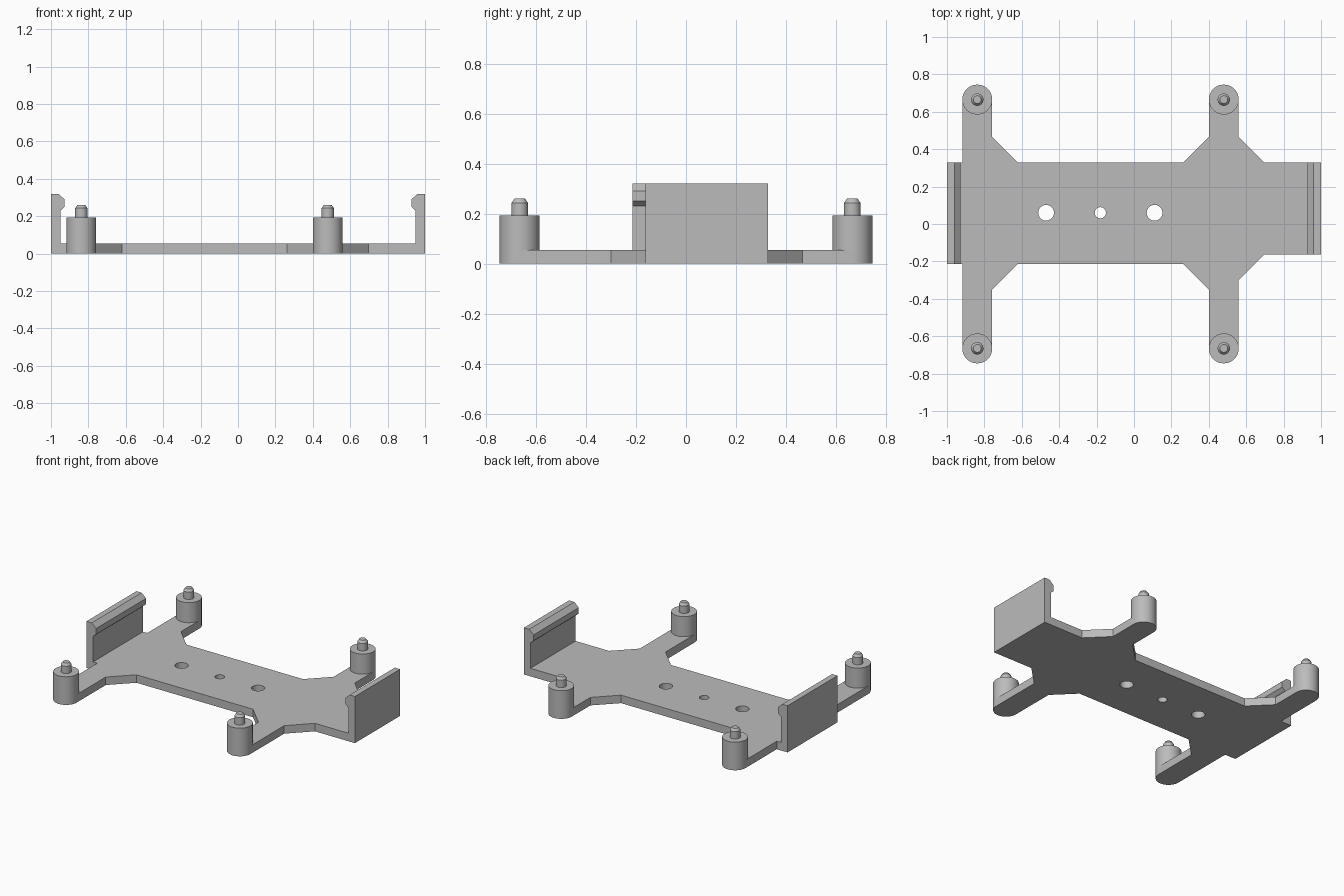
import bpy, bmesh
from math import sin, cos, pi
from mathutils import Vector

if "Cube" in bpy.data.objects:
    bpy.data.objects.remove(bpy.data.objects["Cube"], do_unlink=True)

GREY = (0.5, 0.5, 0.5, 1)
grey = bpy.data.materials.new("grey plastic")
grey.use_nodes = True
grey.diffuse_color = GREY
grey.node_tree.nodes["Principled BSDF"].inputs["Base Color"].default_value = GREY

THICK = 0.055          # plate thickness
R = 0.08               # post and arm-end radius
POST_Y = 0.665
LEFT_X, RIGHT_X = -0.838, 0.48   # arm centre lines
BACK, FRONT, SHORT_FRONT = 0.328, -0.213, -0.162
FLARE = 0.137          # size of the sloped arm roots
SEG = 48


def finish(name, bm):
    bmesh.ops.recalc_face_normals(bm, faces=bm.faces)
    mesh = bpy.data.meshes.new(name)
    bm.to_mesh(mesh)
    bm.free()
    obj = bpy.data.objects.new(name, mesh)
    mesh.materials.append(grey)
    bpy.context.collection.objects.link(obj)
    return obj


def smooth(obj):
    bpy.ops.object.select_all(action='DESELECT')
    obj.select_set(True)
    bpy.context.view_layer.objects.active = obj
    bpy.ops.object.shade_smooth_by_angle(angle=pi / 6)


def prism(name, points, offset):
    """Extrude a closed outline of 3D points along offset."""
    bm = bmesh.new()
    face = bm.faces.new([bm.verts.new(p) for p in points])
    out = bmesh.ops.extrude_face_region(bm, geom=[face], use_keep_orig=True)
    moved = [v for v in out["geom"] if isinstance(v, bmesh.types.BMVert)]
    bmesh.ops.translate(bm, verts=moved, vec=Vector(offset))
    return finish(name, bm)


def arc(x, y, start):
    """Half circle, counter-clockwise, closing an arm end."""
    n = SEG // 2
    return [(x + R * cos(start + pi * i / n), y + R * sin(start + pi * i / n))
            for i in range(n + 1)]


def lathe(name, profile, x, y):
    """Spin (radius, height) points around a vertical axis."""
    bm = bmesh.new()
    rings = [[bm.verts.new((x + r * cos(2 * pi * i / SEG), y + r * sin(2 * pi * i / SEG), z))
              for i in range(SEG)] for r, z in profile]
    for a, b in zip(rings, rings[1:]):
        for i in range(SEG):
            j = (i + 1) % SEG
            bm.faces.new((a[i], a[j], b[j], b[i]))
    bm.faces.new(rings[0])
    bm.faces.new(rings[-1])
    return finish(name, bm)


# Base plate with four flared, round-ended arms (counter-clockwise outline)
def root(x, side, edge, direction):
    """Outer and inner corner of one sloped arm root."""
    return [(x + side * (R + FLARE), edge), (x + side * R, edge + direction * FLARE)]


outline = [(-0.95, BACK), (-0.95, FRONT), (LEFT_X - R, FRONT)]
outline += arc(LEFT_X, -POST_Y, pi)
outline += root(LEFT_X, 1, FRONT, -1)[::-1]
outline += root(RIGHT_X, -1, FRONT, -1)
outline += arc(RIGHT_X, -POST_Y, pi)
outline += root(RIGHT_X, 1, SHORT_FRONT, -1)[::-1]
outline += [(0.95, SHORT_FRONT), (0.95, BACK)]
outline += root(RIGHT_X, 1, BACK, 1)
outline += arc(RIGHT_X, POST_Y, 0)
outline += root(RIGHT_X, -1, BACK, 1)[::-1]
outline += root(LEFT_X, 1, BACK, 1)
outline += arc(LEFT_X, POST_Y, 0)
outline += [(LEFT_X - R, BACK)]
plate = prism("base_plate", [(x, y, 0) for x, y in outline], (0, 0, THICK))

# Three through holes
for x, r in ((-0.47, 0.042), (-0.18, 0.03), (0.11, 0.042)):
    cutter = lathe("hole_cutter", [(r, -0.1), (r, 0.2)], x, 0.06)
    cutter.hide_render = True
    mod = plate.modifiers.new("hole", 'BOOLEAN')
    mod.operation = 'DIFFERENCE'
    mod.solver = 'EXACT'
    mod.object = cutter
    bpy.context.view_layer.objects.active = plate
    bpy.ops.object.modifier_apply(modifier=mod.name)
    bpy.data.objects.remove(cutter, do_unlink=True)
smooth(plate)

# End walls with an inward clip lip
clip = [(1, 0), (1, 0.32), (0.96, 0.32), (0.927, 0.29), (0.927, 0.25),
        (0.95, 0.23), (0.95, 0)]
for name, side, front in (("right_clip_wall", -1, FRONT), ("left_clip_wall", 1, SHORT_FRONT)):
    prism(name, [(side * x, front, z) for x, z in clip], (0, BACK - front, 0))

# Mounting posts with chamfered locating pins
post = [(R, THICK), (R, 0.193), (0.033, 0.193), (0.033, 0.243), (0.021, 0.26)]
for side, x in (("right", LEFT_X), ("left", RIGHT_X)):
    for end, y in (("front", -POST_Y), ("back", POST_Y)):
        smooth(lathe(f"{end}_{side}_post", post, x, y))
